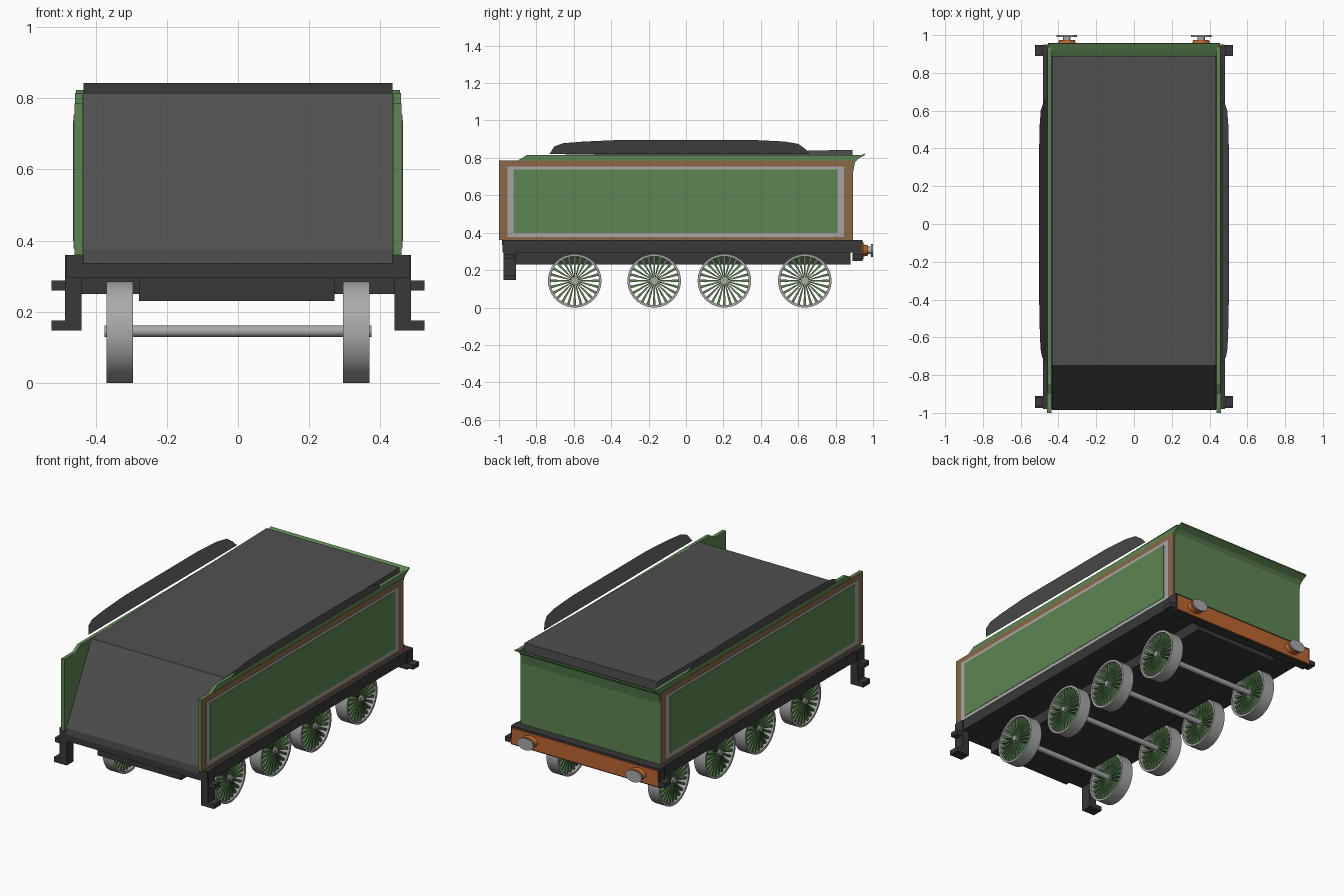
import bpy, bmesh, math
from mathutils import Matrix

cube = bpy.data.objects.get("Cube")
if cube:
    bpy.data.objects.remove(cube, do_unlink=True)


def material(name, r, g, b):
    m = bpy.data.materials.new(name)
    m.use_nodes = True
    m.diffuse_color = (r, g, b, 1)
    bsdf = m.node_tree.nodes["Principled BSDF"]
    bsdf.inputs["Base Color"].default_value = (r, g, b, 1)
    bsdf.inputs["Roughness"].default_value = 0.8
    return m


GREEN = material("green paint", .11, .24, .085)
BROWN = material("brown border", .26, .14, .065)
STRIPE = material("pale stripe", .38, .38, .38)
GREY = material("dark grey", .08, .08, .08)
BLACK = material("frame black", .04, .04, .04)
ORANGE = material("orange beam", .5, .13, .03)
STEEL = material("steel", .4, .4, .4)


def finish(name, bm, mat, fix=True):
    if fix:
        bmesh.ops.recalc_face_normals(bm, faces=bm.faces)
    me = bpy.data.meshes.new(name)
    bm.to_mesh(me)
    bm.free()
    me.materials.append(mat)
    ob = bpy.data.objects.new(name, me)
    bpy.context.collection.objects.link(ob)
    return ob


def smooth(ob):
    bpy.ops.object.select_all(action='DESELECT')
    ob.select_set(True)
    bpy.context.view_layer.objects.active = ob
    bpy.ops.object.shade_smooth_by_angle(angle=math.radians(40))


def add_prism(bm, profile, x0, x1):
    """Extrude a (y, z) outline from x0 to x1."""
    a = [bm.verts.new((x0, y, z)) for y, z in profile]
    b = [bm.verts.new((x1, y, z)) for y, z in profile]
    n = len(a)
    bm.faces.new(a)
    bm.faces.new(b[::-1])
    for i in range(n):
        j = (i + 1) % n
        bm.faces.new((a[i], b[i], b[j], a[j]))


def prism(name, profile, x0, x1, mat):
    bm = bmesh.new()
    add_prism(bm, profile, x0, x1)
    return finish(name, bm, mat)


def box(name, x0, x1, y0, y1, z0, z1, mat):
    return prism(name, [(y0, z0), (y1, z0), (y1, z1), (y0, z1)], x0, x1, mat)


def rod(name, axis, centre, radius, length, mat, squash=1, radius2=None, segs=24):
    """Cylinder or cone along x or y, optionally flattened in z."""
    bm = bmesh.new()
    bmesh.ops.create_cone(bm, cap_ends=True, segments=segs, radius1=radius,
                          radius2=radius2 or radius, depth=length)
    turn = Matrix.Rotation(math.pi / 2, 4, 'Y') if axis == 'x' else \
        Matrix.Rotation(-math.pi / 2, 4, 'X')
    bmesh.ops.transform(bm, verts=bm.verts, matrix=Matrix.Translation(centre)
                        @ Matrix.Diagonal((1, 1, squash, 1)) @ turn)
    ob = finish(name, bm, mat)
    smooth(ob)
    return ob


# Tank with sloping front and gently rising deck
prism("tank_deck", [(-.985, .335), (-.985, .375), (-.75, .815), (.89, .843), (.89, .335)],
      -.435, .435, GREY)

# Rear wall with flared top
prism("rear_wall", [(.87, .36), (.893, .36), (.893, .72), (.903, .775), (.92, .795),
                    (.957, .815), (.955, .823), (.915, .805), (.87, .78)], -.455, .455, GREEN)

# Underframe
box("running_board", -.482, .482, -.98, .9, .295, .36, BLACK)
box("water_well", -.278, .272, -.92, .88, .23, .3, BLACK)
box("rear_beam", -.487, .487, .89, .944, .25, .36, BLACK)
box("rear_beam_face", -.48, .48, .944, .95, .256, .35, ORANGE)

hump = [(-.73, .82), (-.705, .86), (-.66, .878), (-.55, .887), (-.35, .896), (.35, .896),
        (.52, .888), (.6, .875), (.635, .85), (.66, .82)]

for s, side in ((1, "left"), (-1, "right")):
    # Side sheet with raised upper lip
    prism(side + "_side_sheet", [(-1, .36), (.892, .36), (.892, .785), (.935, .815),
                                 (-.85, .815), (-.9, .785), (-1, .785)],
          s * .438, s * .458, GREEN)
    # Nested painted panels
    box(side + "_border", s * .458, s * .460, -1, .892, .36, .785, BROWN)
    box(side + "_stripe", s * .460, s * .462, -.955, .845, .378, .755, STRIPE)
    box(side + "_panel", s * .462, s * .464, -.922, .81, .398, .737, GREEN)

    # Flared coal rail, a single sheet facing inward
    bm = bmesh.new()
    top = [bm.verts.new((s * (.46 + (z - .8) * .45), y, z)) for y, z in hump]
    face = bm.faces.new(top)
    face.normal_update()
    if face.normal.x * s > 0:
        face.normal_flip()
    finish(side + "_coal_rail", bm, GREY, fix=False)

    # Front hanging step and rear end bracket
    box(side + "_step_leg", s * .44, s * .487, -.975, -.91, .15, .36, BLACK)
    box(side + "_step_tread", s * .44, s * .525, -.975, -.91, .147, .175, BLACK)
    box(side + "_front_bracket", s * .48, s * .525, -.965, -.915, .26, .287, BLACK)
    box(side + "_rear_bracket", s * .48, s * .525, .89, .947, .26, .287, BLACK)

    # Buffer
    x = s * .355
    rod(side + "_buffer_base", 'y', (x, .96, .305), .05, .026, ORANGE, .65, .042)
    rod(side + "_buffer_shank", 'y', (x, .98, .305), .02, .03, STEEL)
    rod(side + "_buffer_head", 'y', (x, .995, .305), .054, .01, STEEL, .64)


def wheel(name, s, y, z=.143, r=.143, spokes=24, segs=40):
    # Rim
    bm = bmesh.new()
    section = [(.295, r), (.37, r), (.37, r - .013), (.295, r - .013)]
    rings = []
    for i in range(segs):
        a = math.tau * i / segs
        rings.append([bm.verts.new((s * px, y + pr * math.cos(a), z + pr * math.sin(a)))
                      for px, pr in section])
    for i in range(segs):
        p, q = rings[i], rings[(i + 1) % segs]
        for k in range(4):
            m = (k + 1) % 4
            bm.faces.new((p[k], p[m], q[m], q[k]))
    smooth(finish(name + "_rim", bm, STEEL))
    # Tapered spokes
    bm = bmesh.new()
    for i in range(spokes):
        a = math.tau * i / spokes
        c, d = math.cos(a), math.sin(a)
        outline = [(.012, -.002), (r - .01, -.007), (r - .01, .007), (.012, .002)]
        add_prism(bm, [(y + u * c - v * d, z + u * d + v * c) for u, v in outline],
                  s * .31, s * .36)
    finish(name + "_spokes", bm, GREEN)
    rod(name + "_hub", 'x', (s * .337, y, z), .02, .062, STEEL)


# Wheelsets
for n, y in enumerate((-.595, -.17, .205, .635), 1):
    rod(f"axle_{n}", 'x', (0, y, .145), .016, .75, STEEL)
    for s, side in ((1, "left"), (-1, "right")):
        wheel(f"{side}_wheel_{n}", s, y)
